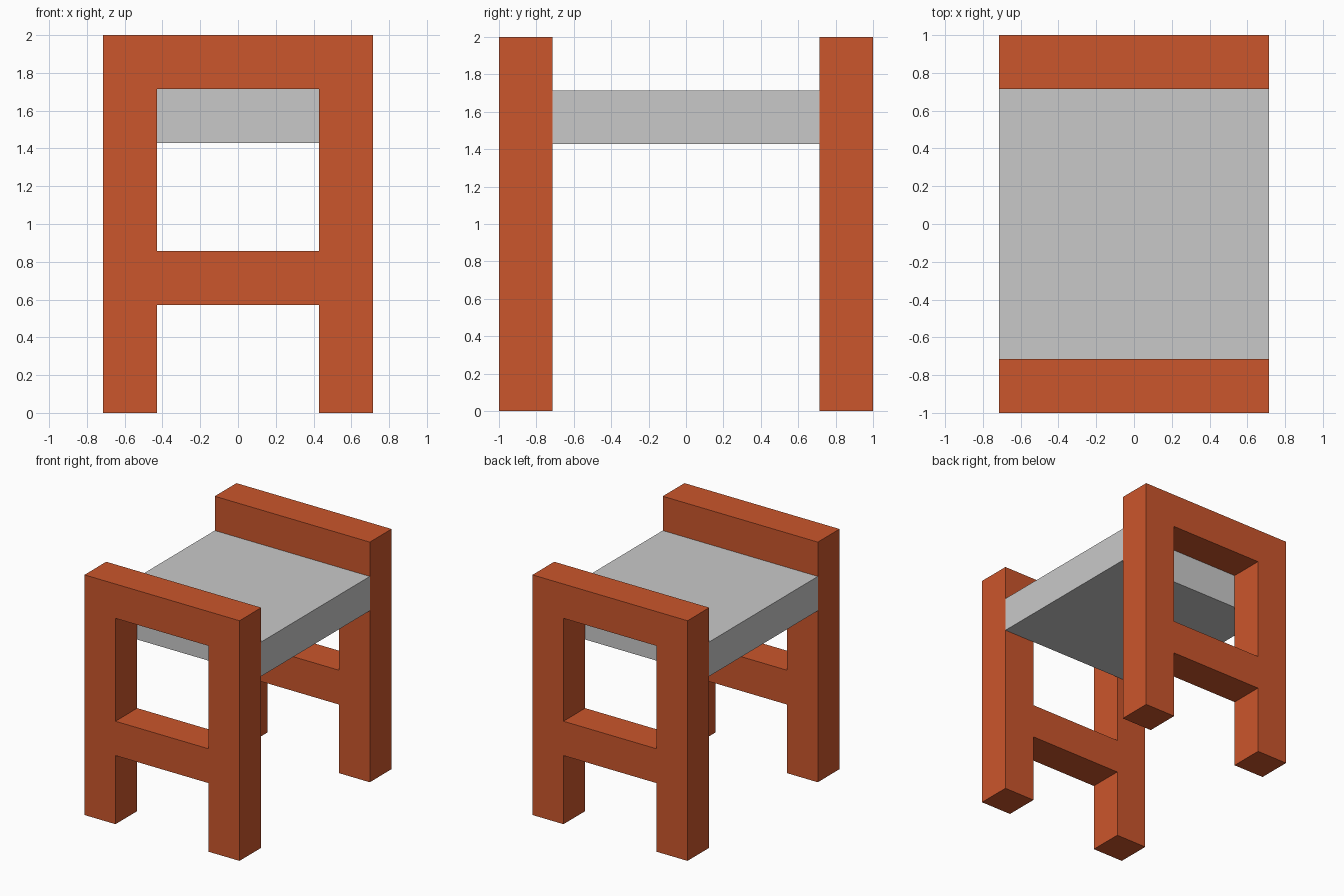
import bpy
import bmesh

if "Cube" in bpy.data.objects:
    bpy.data.objects.remove(bpy.data.objects["Cube"])

U = 2 / 7  # every bar of the stool is one unit thick


def material(name, rgb):
    m = bpy.data.materials.new(name)
    m.diffuse_color = (*rgb, 1)
    m.use_nodes = True
    m.node_tree.nodes["Principled BSDF"].inputs["Base Color"].default_value = m.diffuse_color
    return m


def finish(name, bm, mat):
    bmesh.ops.recalc_face_normals(bm, faces=bm.faces)
    mesh = bpy.data.meshes.new(name)
    bm.to_mesh(mesh)
    bm.free()
    mesh.materials.append(mat)
    obj = bpy.data.objects.new(name, mesh)
    bpy.context.collection.objects.link(obj)
    return obj


orange = material("burnt orange", (0.597, 0.093, 0.025))
grey = material("light grey", (0.584, 0.584, 0.584))


# Side frame: two legs, a cross rail and a top rail in one solid
def side_frame(name, y):
    xs = [-2.5 * U, -1.5 * U, 1.5 * U, 2.5 * U]
    zs = [0, 2 * U, 3 * U, 6 * U, 7 * U]
    openings = {(1, 0), (1, 2)}
    bm = bmesh.new()
    grid = {(i, k): bm.verts.new((x, y, z))
            for i, x in enumerate(xs) for k, z in enumerate(zs)}
    for i in range(3):
        for k in range(4):
            if (i, k) not in openings:
                bm.faces.new([grid[i, k], grid[i + 1, k],
                              grid[i + 1, k + 1], grid[i, k + 1]])
    front = list(bm.faces)
    ext = bmesh.ops.extrude_face_region(bm, geom=front, use_keep_orig=True)
    moved = [g for g in ext["geom"] if isinstance(g, bmesh.types.BMVert)]
    bmesh.ops.translate(bm, verts=moved, vec=(0, U, 0))
    return finish(name, bm, orange)


side_frame("front_frame", -3.5 * U)
side_frame("back_frame", 2.5 * U)

# Seat slab between the frames, one unit below their tops
bm = bmesh.new()
bmesh.ops.create_cube(bm, size=1)
bmesh.ops.scale(bm, verts=bm.verts, vec=(5 * U, 5 * U, U))
bmesh.ops.translate(bm, verts=bm.verts, vec=(0, 0, 5.5 * U))
finish("seat", bm, grey)
